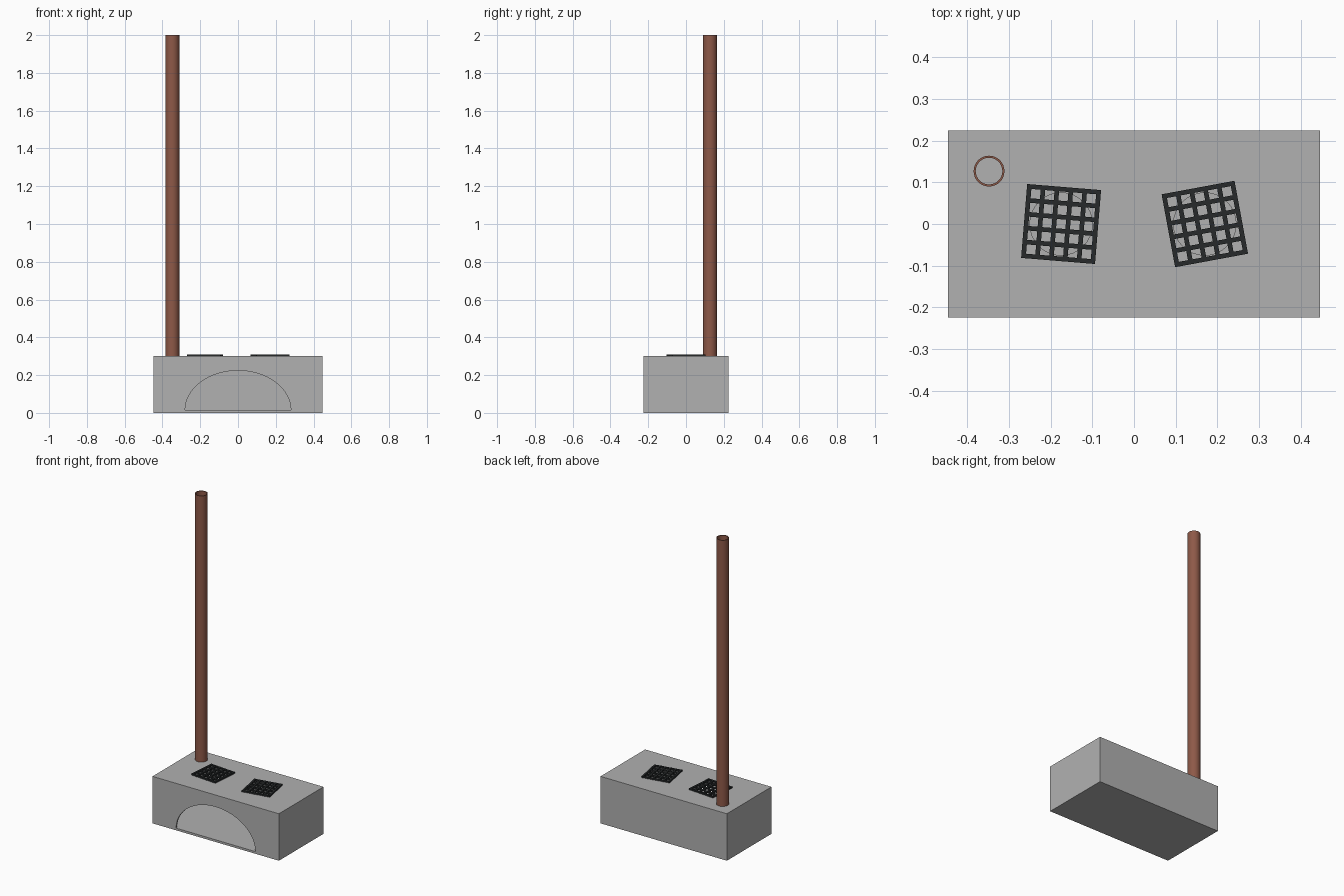
import bpy, bmesh, math
from mathutils import Matrix, Vector

cube = bpy.data.objects.get("Cube")
if cube:
    bpy.data.objects.remove(cube, do_unlink=True)


def material(name, rgb):
    m = bpy.data.materials.new(name)
    m.use_nodes = True
    m.diffuse_color = (*rgb, 1)
    m.node_tree.nodes["Principled BSDF"].inputs["Base Color"].default_value = (*rgb, 1)
    return m


stone = material("grey stone", (0.44, 0.44, 0.44))
rust = material("rusty brown", (0.27, 0.10, 0.065))
iron = material("black iron", (0.02, 0.023, 0.024))


def make(name, bm, mat):
    bmesh.ops.recalc_face_normals(bm, faces=bm.faces)
    mesh = bpy.data.meshes.new(name)
    bm.to_mesh(mesh)
    bm.free()
    mesh.materials.append(mat)
    ob = bpy.data.objects.new(name, mesh)
    bpy.context.collection.objects.link(ob)
    return ob


def add_box(bm, size, centre):
    m = Matrix.Translation(centre) @ Matrix.Diagonal((*size, 1))
    bmesh.ops.create_cube(bm, size=1, matrix=m)


def box(name, size, centre, mat):
    bm = bmesh.new()
    add_box(bm, size, centre)
    return make(name, bm, mat)


def prism(name, points, along, mat):
    bm = bmesh.new()
    face = bm.faces.new([bm.verts.new(p) for p in points])
    new = bmesh.ops.extrude_face_region(bm, geom=[face])["geom"]
    bmesh.ops.translate(bm, vec=along, verts=[v for v in new if isinstance(v, bmesh.types.BMVert)])
    return make(name, bm, mat)


def cut(target, cutter):
    mod = target.modifiers.new("cut", "BOOLEAN")
    mod.operation = "DIFFERENCE"
    mod.solver = "EXACT"
    mod.object = cutter
    bpy.context.view_layer.objects.active = target
    bpy.ops.object.modifier_apply(modifier=mod.name)
    bpy.data.objects.remove(cutter, do_unlink=True)


# Hollow stove body with an arched fire opening
L, D, H, WALL = 0.893, 0.45, 0.30, 0.01
FLOOR = 0.014
body = box("stove_body", (L, D, H), (0, 0, H / 2), stone)
cut(body, box("cavity", (L - 2 * WALL, D - 2 * WALL, H - WALL - FLOOR),
              (0, 0, (H - WALL + FLOOR) / 2), stone))
arch = [(0.28 * math.cos(a), -0.3, FLOOR + 0.21 * math.sin(a))
        for a in (math.pi * i / 32 for i in range(33))]
cut(body, prism("arch_cutter", arch, Vector((0, 0.2, 0)), stone))

# Round burner holes in the top
BURNERS = (("right", -0.175, -4.7), ("left", 0.17, 10.5))
for side, x, turn in BURNERS:
    ring = [(x + 0.075 * math.cos(a), 0.075 * math.sin(a), H - 0.05)
            for a in (math.tau * i / 32 for i in range(32))]
    cut(body, prism("burner_cutter", ring, Vector((0, 0, 0.1)), stone))

# Iron grates of crossed bars
SIDE, BAR, BARS = 0.178, 0.011, 6
for side, x, turn in BURNERS:
    bm = bmesh.new()
    for i in range(BARS):
        t = (SIDE - BAR) * (i / (BARS - 1) - 0.5)
        add_box(bm, (BAR, SIDE, 0.01), (t, 0, 0))
        add_box(bm, (SIDE, BAR, 0.009), (0, t, 0))
    grate = make(side + "_grate", bm, iron)
    grate.location = (x, 0, H + 0.005)
    grate.rotation_euler.z = math.radians(turn)

# Open chimney pipe: a lathed wall section
bm = bmesh.new()
section = [(0.037, H - 0.005), (0.037, 2.0), (0.032, 2.0), (0.032, H - 0.005)]
verts = [bm.verts.new((r, 0, z)) for r, z in section]
edges = [bm.edges.new((verts[i], verts[(i + 1) % 4])) for i in range(4)]
bmesh.ops.spin(bm, geom=verts + edges, cent=(0, 0, 0), axis=(0, 0, 1),
               angle=math.tau, steps=32, use_merge=True)
bmesh.ops.remove_doubles(bm, verts=bm.verts, dist=0.0001)
pipe = make("chimney_pipe", bm, rust)
pipe.location = (-0.348, 0.127, 0)
bpy.ops.object.select_all(action="DESELECT")
pipe.select_set(True)
bpy.context.view_layer.objects.active = pipe
bpy.ops.object.shade_smooth_by_angle(angle=math.radians(30))
